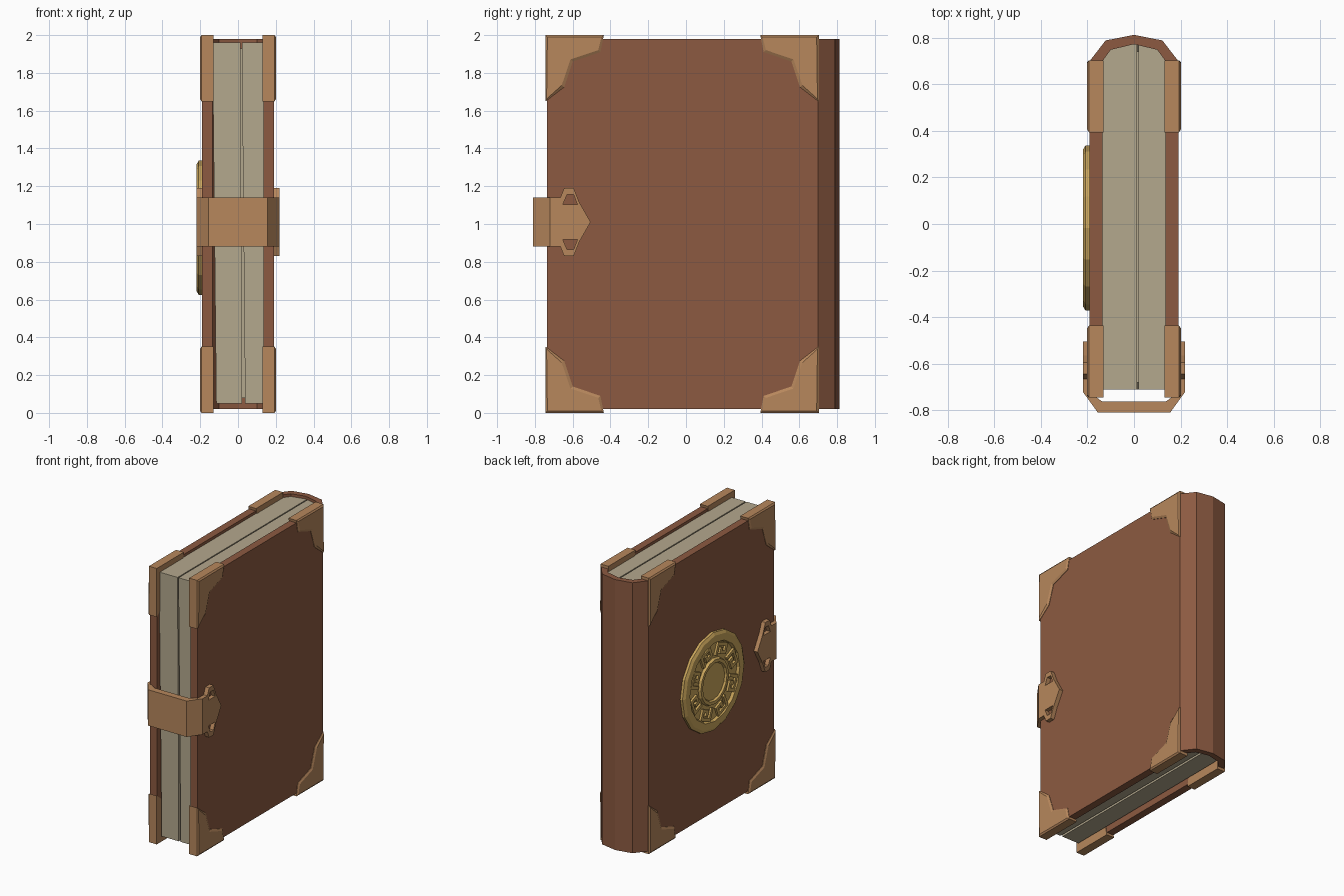
import bpy, bmesh, math
from mathutils import Vector
from mathutils.geometry import tessellate_polygon

if "Cube" in bpy.data.objects:
    bpy.data.objects.remove(bpy.data.objects["Cube"])


def material(name, rgb):
    m = bpy.data.materials.new(name)
    m.diffuse_color = [((c / 255 + 0.055) / 1.055) ** 2.4 for c in rgb] + [1]
    m.use_nodes = True
    m.node_tree.nodes["Principled BSDF"].inputs["Base Color"].default_value = m.diffuse_color
    return m


LEATHER = material("brown leather", (140, 90, 65))
COPPER = material("copper fittings", (183, 135, 92))
PAPER = material("aged paper", (180, 168, 141))
GOLD = material("antique gold", (204, 167, 92))


def finish(name, bm, mat):
    bmesh.ops.recalc_face_normals(bm, faces=bm.faces)
    me = bpy.data.meshes.new(name)
    bm.to_mesh(me)
    bm.free()
    me.materials.append(mat)
    ob = bpy.data.objects.new(name, me)
    bpy.context.collection.objects.link(ob)
    return ob


def side_on(u, v, h):      # profile drawn in y/z, extruded along x
    return Vector((h, u, v))


def from_top(u, v, h):     # profile drawn in x/y, extruded along z
    return Vector((u, v, h))


def prism(name, loops, a, b, place, mat, inset=0, depth=0, shear=None):
    """Extrude an outline (first loop) with optional holes from a to b."""
    bm = bmesh.new()
    flat = [p for loop in loops for p in loop]
    va = [bm.verts.new(place(u, v, a)) for u, v in flat]
    vb = [bm.verts.new(place(u, v, b)) for u, v in flat]
    start = 0
    for loop in loops:
        n = len(loop)
        for i in range(n):
            p, q = start + i, start + (i + 1) % n
            bm.faces.new((va[p], va[q], vb[q], vb[p]))
        start += n
    if len(loops) == 1:
        bm.faces.new(va)
        outer = bm.faces.new(vb)
    else:
        for t in tessellate_polygon([[Vector((u, v, 0)) for u, v in l] for l in loops]):
            bm.faces.new([va[i] for i in t])
            bm.faces.new([vb[i] for i in t])
    if inset:
        bmesh.ops.recalc_face_normals(bm, faces=bm.faces)
        bmesh.ops.inset_individual(bm, faces=[outer], thickness=inset, depth=depth)
    if shear:
        for v in va:
            v.co.x += shear(v.co.x)
    return finish(name, bm, mat)


# Leather binding: both covers and the faceted spine as one C profile
half_out = [(-0.19, -0.735), (-0.19, 0.70), (-0.122, 0.788)]
half_in = [(-0.135, -0.735), (-0.135, 0.70), (-0.10, 0.748)]
outside = half_out + [(0, 0.812)] + [(-x, y) for x, y in reversed(half_out)]
inside = half_in + [(0, 0.772)] + [(-x, y) for x, y in reversed(half_in)]
prism("leather_binding", [outside + inside[::-1]], 0.02, 1.98, from_top, LEATHER)

# Pages: two blocks with a narrow tapering gap, and a recessed core
prism("pages_left", [[(-0.135, -0.71), (0.012, -0.71), (0.012, 0.77), (0, 0.772),
                      (-0.10, 0.748), (-0.135, 0.70)]], 0.05, 1.96, from_top, PAPER,
      shear=lambda x: 0.02 if x < -0.12 else (0.01 if x > 0 else 0))
prism("pages_right", [[(0.02, -0.71), (0.135, -0.71), (0.135, 0.70),
                       (0.10, 0.748), (0.02, 0.768)]], 0.05, 1.96, from_top, PAPER,
      shear=lambda x: 0.018 if x < 0.05 else 0)
prism("pages_core", [[(-0.05, -0.68), (0.08, -0.68), (0.08, 0.74), (-0.05, 0.74)]],
      0.08, 1.93, from_top, PAPER)

# Copper corner guards on all eight cover corners
guard = [(0, 0), (0.31, 0), (0.292, 0.09), (0.145, 0.14), (0.10, 0.275), (0, 0.352)]
for s, side in ((-1, "left"), (1, "right")):
    for y0, dy, end in ((-0.745, 1, "front"), (0.703, -1, "back")):
        for z0, dz, lev in ((0, 1, "bottom"), (2, -1, "top")):
            prism(f"corner_guard_{side}_{end}_{lev}",
                  [[(y0 + dy * u, z0 + dz * v) for u, v in guard]],
                  s * 0.13, s * 0.193, side_on, COPPER, 0.016, 0.008)

# Clasp: strap across the fore edge
strap = [(-0.19, -0.72), (-0.22, -0.72), (-0.155, -0.81)]
strap_in = [(-0.135, -0.763), (-0.19, -0.725)]
prism("clasp_strap", [strap + [(-x, y) for x, y in reversed(strap)]
                      + [(-x, y) for x, y in reversed(strap_in)] + strap_in],
      0.88, 1.14, from_top, COPPER)

# Clasp: pointed end plates with two cut-outs, one on each cover
upper = [(-0.72, 0.13), (-0.665, 0.13), (-0.645, 0.18), (-0.595, 0.18), (-0.565, 0.105)]
hole = [(-0.652, 0.093), (-0.575, 0.093), (-0.595, 0.145), (-0.63, 0.145)]
mid = 1.01
plate = [(y, mid + z) for y, z in upper] + [(-0.505, mid)] \
    + [(y, mid - z) for y, z in reversed(upper)]
for s, side in ((-1, "left"), (1, "right")):
    prism(f"clasp_plate_{side}",
          [plate, [(y, mid + z) for y, z in hole], [(y, mid - z) for y, z in hole]],
          s * 0.185, s * 0.22, side_on, COPPER)

# Medallion on the left cover: turned rings with 16 sides
CY, CZ, SIDES = -0.017, 0.98, 16
rings = [(0, 0.207), (0.13, 0.207), (0.138, 0.22), (0.16, 0.22), (0.168, 0.202),
         (0.275, 0.202), (0.285, 0.22), (0.335, 0.22), (0.355, 0.208),
         (0.355, 0.185), (0, 0.185)]
bm = bmesh.new()
verts = [bm.verts.new((-h, CY + r, CZ)) for r, h in rings]
edges = [bm.edges.new(e) for e in zip(verts, verts[1:])]
bmesh.ops.spin(bm, geom=verts + edges, cent=(0, CY, CZ), axis=(1, 0, 0),
               angle=math.tau, steps=SIDES)
bmesh.ops.remove_doubles(bm, verts=bm.verts, dist=0.0005)
finish("medallion", bm, GOLD)

# Medallion: eight raised key-pattern hooks
hook = [(-.06, .175), (-.06, .268), (.06, .268), (.06, .19), (-.015, .19), (-.015, .235),
        (.01, .235), (.01, .212), (.037, .212), (.037, .247), (-.037, .247), (-.037, .175)]
for k in range(8):
    a = math.tau * (k + 0.5) / 8
    c, s = math.cos(a), math.sin(a)
    prism(f"medallion_key_{k + 1}",
          [[(CY + r * c - u * s, CZ + r * s + u * c) for u, r in hook]],
          -0.195, -0.217, side_on, GOLD)
